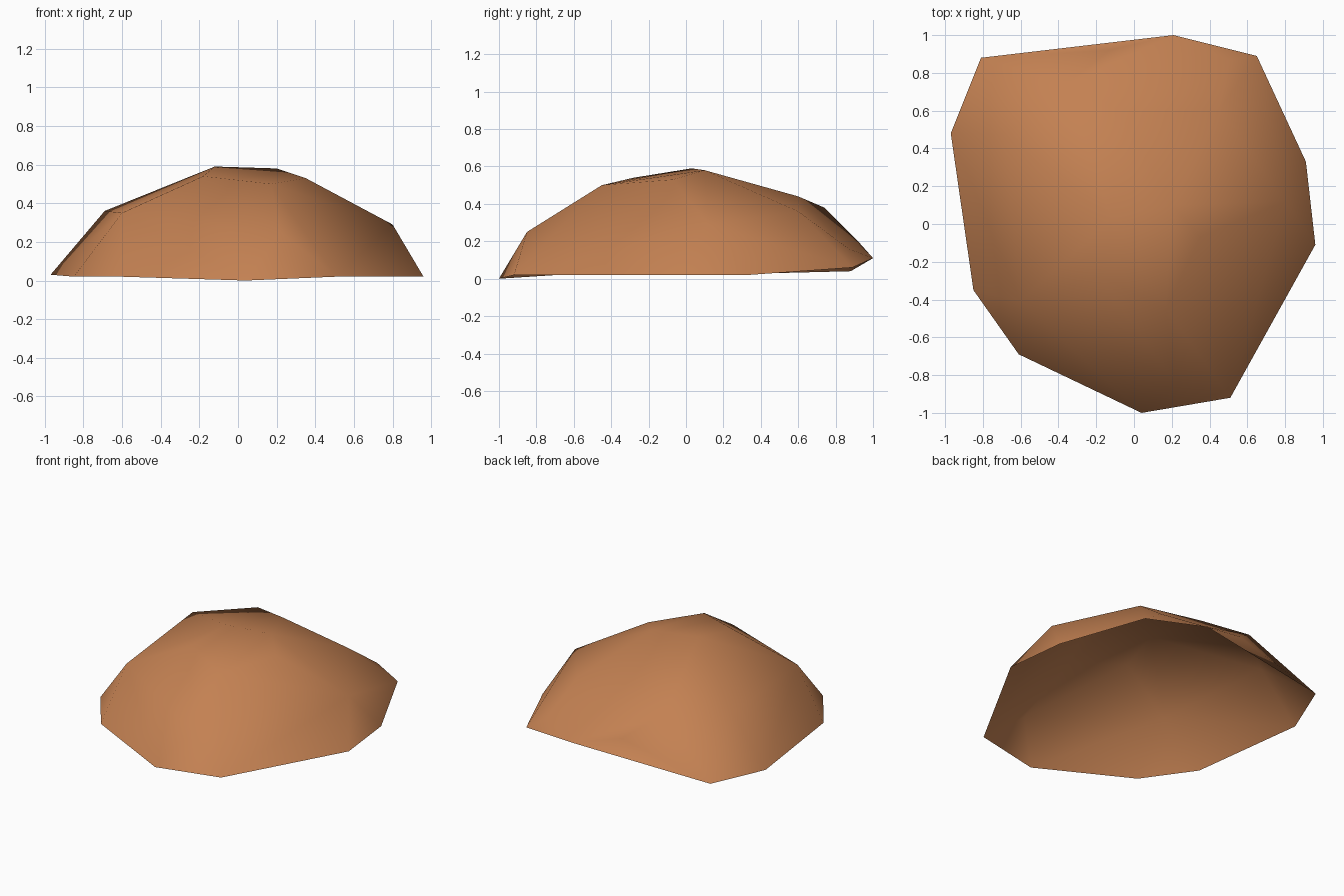
import bpy
import bmesh

# Remove the default object only
default_object = bpy.data.objects.get("Cube")
if default_object:
    bpy.data.objects.remove(default_object, do_unlink=True)


def make_material(name, colour):
    material = bpy.data.materials.new(name)
    material.use_nodes = True
    material.diffuse_color = colour
    shader = next(n for n in material.node_tree.nodes if n.type == "BSDF_PRINCIPLED")
    shader.inputs["Base Color"].default_value = colour
    shader.inputs["Roughness"].default_value = 0.9
    return material


def make_shell(name, rings, material):
    """Wrap a faceted skin round the rings of corners and leave the underside open."""
    bm = bmesh.new()
    for ring in rings:
        for corner in ring:
            bm.verts.new(corner)
    hull = bmesh.ops.convex_hull(bm, input=bm.verts[:])
    inner = set(hull["geom_interior"]) | set(hull["geom_unused"])
    loose = [item for item in inner if isinstance(item, bmesh.types.BMVert)]
    bmesh.ops.delete(bm, geom=loose, context="VERTS")
    bmesh.ops.recalc_face_normals(bm, faces=bm.faces[:])
    bm.normal_update()

    # Open the underside
    under = [face for face in bm.faces if face.normal.z < -0.5]
    bmesh.ops.delete(bm, geom=under, context="FACES")
    for face in bm.faces:
        face.smooth = True

    mesh = bpy.data.meshes.new(name)
    bm.to_mesh(mesh)
    bm.free()
    mesh.materials.append(material)
    shell = bpy.data.objects.new(name, mesh)
    bpy.context.collection.objects.link(shell)
    return shell


# Uneven rim resting on the ground
rim = [
    (-.97, .48, .03), (-.81, .88, .04), (.21, 1, .11), (.65, .89, .06),
    (.91, .33, .02), (.96, -.11, .02), (.51, -.92, .02), (.04, -1, 0),
    (-.61, -.69, .02), (-.85, -.35, .02),
]

# Shoulder where the steep sides turn towards the top
shoulder = [
    (-.69, .47, .36), (-.36, .74, .38), (-.13, .92, .2), (.5, .87, .16),
    (.45, .6, .36), (.8, .12, .29), (.22, -.85, .25), (-.6, -.41, .35),
]

# Gently sloping top
crown = [
    (-.12, .03, .59), (.2, .1, .58), (.35, -.07, .53),
    (.17, -.45, .5), (-.18, -.28, .54), (-.07, .6, .44),
]

clay = make_material("orange brown clay", (.55, .22, .085, 1))
make_shell("rock_mound", [rim, shoulder, crown], clay)
